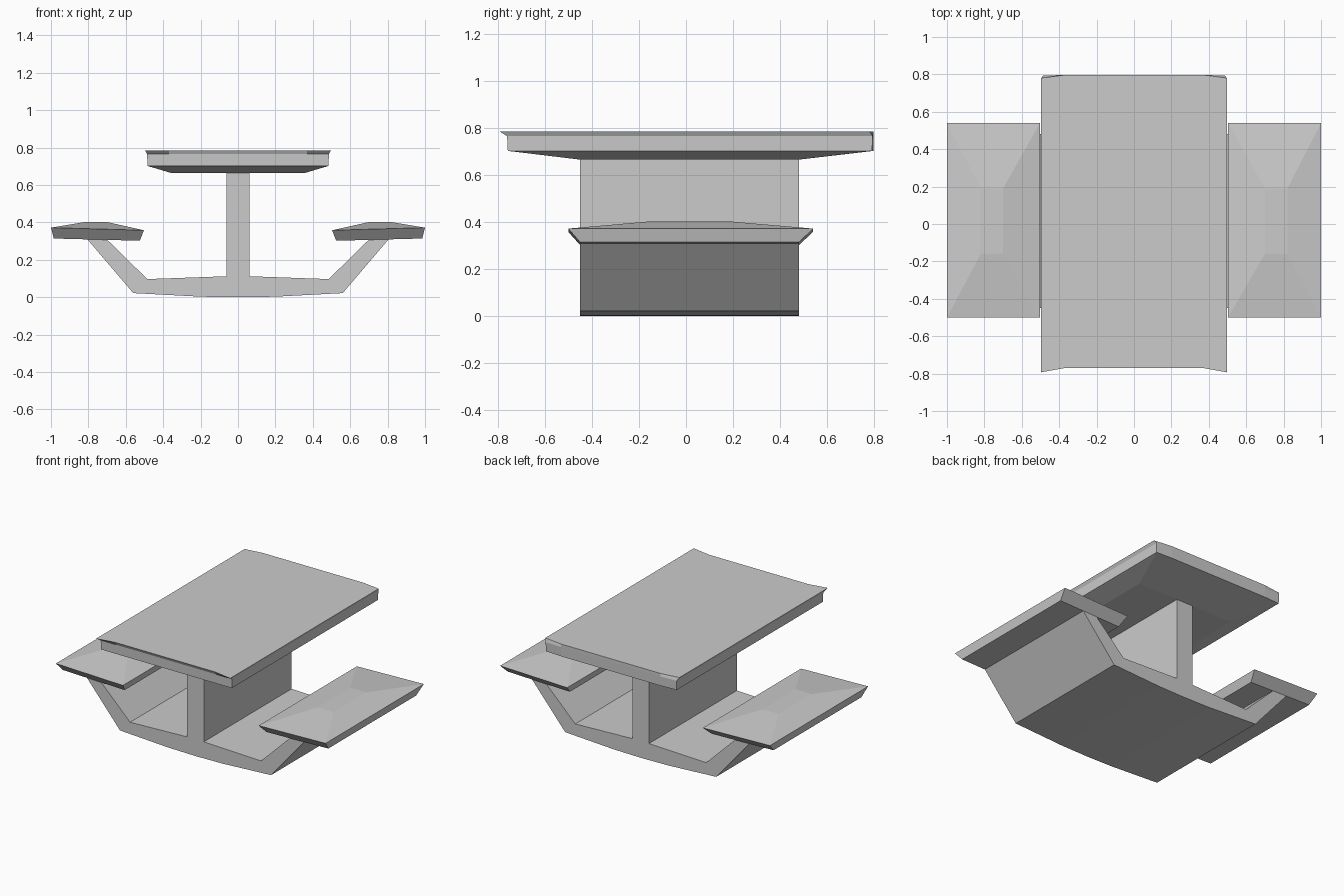
import bpy, bmesh

if "Cube" in bpy.data.objects:
    bpy.data.objects.remove(bpy.data.objects["Cube"])


def loft(name, rings):
    """Closed solid skinned through equal-length rings of 3D points."""
    bm = bmesh.new()
    loops = [[bm.verts.new(p) for p in ring] for ring in rings]
    n = len(loops[0])
    for a, b in zip(loops, loops[1:]):
        for i in range(n):
            j = (i + 1) % n
            bm.faces.new((a[i], a[j], b[j], b[i]))
    bm.faces.new(loops[0][::-1])
    bm.faces.new(loops[-1])
    bmesh.ops.recalc_face_normals(bm, faces=bm.faces[:])
    mesh = bpy.data.meshes.new(name)
    bm.to_mesh(mesh)
    bm.free()
    ob = bpy.data.objects.new(name, mesh)
    bpy.context.collection.objects.link(ob)
    return ob


# Frame: one continuous cross-section (post, base and both arms), extruded along y
half = [(0.20, 0.003), (0.56, 0.022), (0.81, 0.315), (0.70, 0.308),
        (0.485, 0.097), (0.062, 0.112), (0.062, 0.67)]
profile = half + [(-x, z) for x, z in reversed(half)] + [(0, 0)]
loft("frame", [[(x, y, z) for x, z in profile] for y in (-0.45, 0.48)])


# Table top: flared rim, nearly upright edge, underside tapering to the post
def table_ring(z, corner, mid, front_c, front_m, back_c, back_m):
    return [(-corner, front_c, z), (-mid, front_m, z), (mid, front_m, z),
            (corner, front_c, z), (corner, back_c, z), (mid, back_m, z),
            (-mid, back_m, z), (-corner, back_c, z)]


loft("table_top", [
    table_ring(0.665, 0.36, 0.28, -0.45, -0.45, 0.48, 0.48),
    table_ring(0.702, 0.484, 0.37, -0.757, -0.757, 0.79, 0.796),
    table_ring(0.765, 0.486, 0.37, -0.76, -0.76, 0.793, 0.797),
    table_ring(0.785, 0.497, 0.37, -0.793, -0.77, 0.78, 0.797),
])


# Seats: bevelled slab with a gently crowned top, mirrored left and right
def seat_ring(s, x_in, z_in, x_out, z_out, front, back):
    return [(s * x_in, front, z_in), (s * x_out, front, z_out),
            (s * x_out, back, z_out), (s * x_in, back, z_in)]


for side, s in (("left", -1), ("right", 1)):
    loft(side + "_seat", [
        seat_ring(s, 0.525, 0.302, 0.985, 0.314, -0.45, 0.48),
        seat_ring(s, 0.503, 0.358, 1.0, 0.372, -0.50, 0.54),
        seat_ring(s, 0.70, 0.402, 0.82, 0.402, -0.16, 0.19),
    ])
